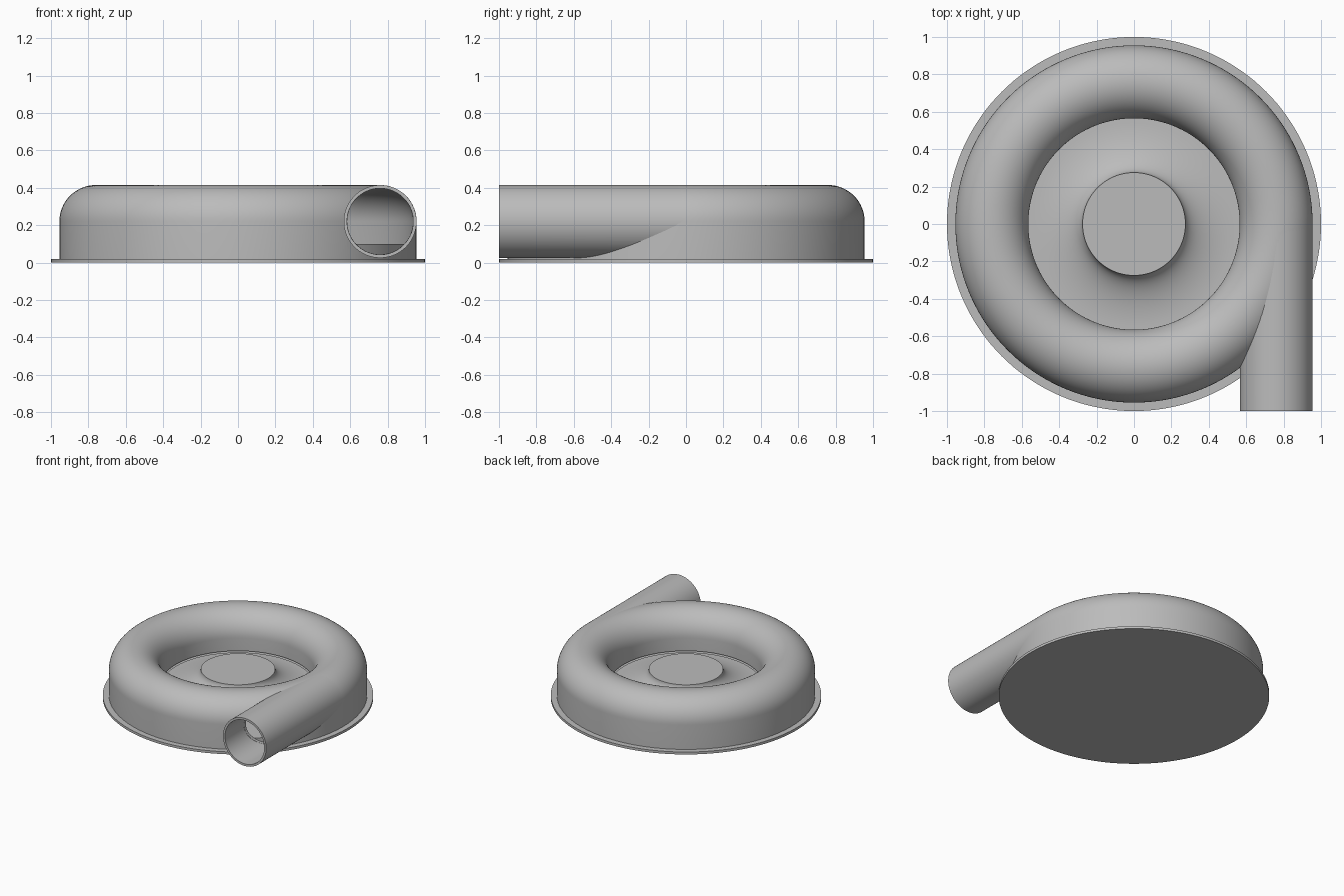
import bpy, bmesh
from math import cos, sin, pi, radians
from mathutils import Matrix, Vector

cube = bpy.data.objects.get("Cube")
if cube:
    bpy.data.objects.remove(cube, do_unlink=True)

SEGMENTS = 144
TUBE_R, TUBE_Z, TUBE_RAD, WALL = 0.76, 0.22, 0.195, 0.018
FLOOR_Z, PLATE_Z, LIP_Z = 0.1, 0.02, 0.115

grey = bpy.data.materials.new("plain grey")
grey.use_nodes = True
colour = (0.5, 0.5, 0.5, 1)
grey.diffuse_color = colour
grey.node_tree.nodes["Principled BSDF"].inputs["Base Color"].default_value = colour


def revolve(name, profile, closed=False):
    """Spin an (r, z) profile about the z axis."""
    bm = bmesh.new()
    verts = [bm.verts.new((r, 0, z)) for r, z in profile]
    pairs = list(zip(verts, verts[1:]))
    if closed:
        pairs.append((verts[-1], verts[0]))
    edges = [bm.edges.new(p) for p in pairs]
    bmesh.ops.spin(bm, geom=verts + edges, cent=(0, 0, 0), axis=(0, 0, 1),
                   angle=2 * pi, steps=SEGMENTS, use_merge=False)
    bmesh.ops.remove_doubles(bm, verts=bm.verts, dist=1e-5)
    bmesh.ops.recalc_face_normals(bm, faces=bm.faces)
    mesh = bpy.data.meshes.new(name)
    bm.to_mesh(mesh)
    bm.free()
    mesh.materials.append(grey)
    obj = bpy.data.objects.new(name, mesh)
    bpy.context.collection.objects.link(obj)
    return obj


def lay_along_y(obj, start):
    """Turn a z-axis part so it runs along +y from start."""
    obj.data.transform(Matrix.Translation(Vector((TUBE_R, start, TUBE_Z)))
                       @ Matrix.Rotation(radians(-90), 4, 'X'))


def activate(obj):
    bpy.ops.object.select_all(action='DESELECT')
    obj.select_set(True)
    bpy.context.view_layer.objects.active = obj


def cut(obj, cutter):
    mod = obj.modifiers.new("cut", 'BOOLEAN')
    mod.operation, mod.solver, mod.object = 'DIFFERENCE', 'EXACT', cutter
    activate(obj)
    bpy.ops.object.modifier_apply(modifier=mod.name)
    bpy.data.objects.remove(cutter, do_unlink=True)


def arch(radius, outer_z, inner_z, steps=32):
    """Half-round tube section with straight legs on both sides."""
    arc = [(TUBE_R + radius * cos(pi * i / steps), TUBE_Z + radius * sin(pi * i / steps))
           for i in range(steps + 1)]
    return [(TUBE_R + radius, outer_z)] + arc + [(TUBE_R - radius, inner_z)]


# Flanged base plate and raised inner floor
base = revolve("base_plate", [(0, 0), (1, 0), (1, PLATE_Z), (0, PLATE_Z)])
floor_r = TUBE_R + TUBE_RAD - WALL
floor = revolve("inner_floor", [(0, 0.01), (floor_r, 0.01), (floor_r, FLOOR_Z), (0, FLOOR_Z)])

# Hub with a concave flare
flare = [(0.56 - 0.285 * sin(pi / 2 * i / 20), 0.23 - 0.125 * cos(pi / 2 * i / 20))
         for i in range(21)]
hub = revolve("flared_hub", [(0, 0.09), (0.56, 0.09)] + flare + [(0, 0.23)])

# Ring housing, opened where the outlet joins
inside = arch(TUBE_RAD - WALL, PLATE_Z, LIP_Z)
housing = revolve("ring_housing", arch(TUBE_RAD, PLATE_Z, LIP_Z) + inside[::-1], closed=True)
bore_r = TUBE_RAD - WALL - 0.001
bore = revolve("bore_cutter", [(0, 0), (bore_r, 0), (bore_r, 1.08), (0, 1.08)])
lay_along_y(bore, -1.1)
cut(housing, bore)

# Outlet pipe, trimmed inside the ring
r_out, r_in = TUBE_RAD - 0.0005, TUBE_RAD - WALL
pipe = revolve("outlet_pipe", [(r_in, 0), (r_out, 0), (r_out, 1), (r_in, 1)], closed=True)
lay_along_y(pipe, -1)
cavity = revolve("cavity_cutter", arch(TUBE_RAD - WALL, -0.1, -0.1), closed=True)
cut(pipe, cavity)

for part in (base, floor, hub, housing, pipe):
    activate(part)
    bpy.ops.object.shade_smooth_by_angle(angle=radians(30))
